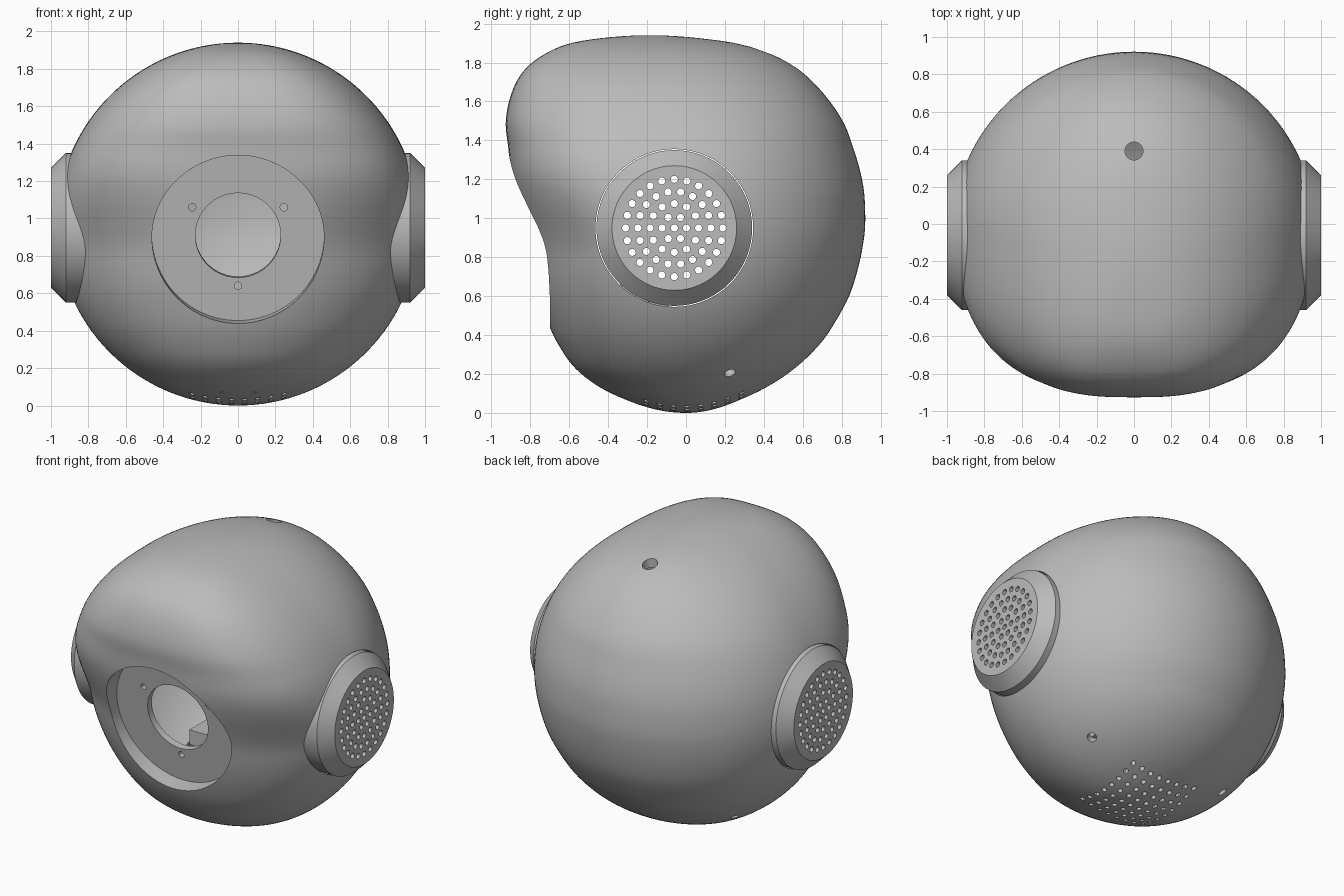
import bpy, bmesh, math
from math import sin, cos, pi, radians
from mathutils import Vector, Matrix

if "Cube" in bpy.data.objects:
    bpy.data.objects.remove(bpy.data.objects["Cube"])

grey = bpy.data.materials.new("shell_grey")
grey.use_nodes = True
grey.diffuse_color = (0.5, 0.5, 0.5, 1)
grey.node_tree.nodes["Principled BSDF"].inputs["Base Color"].default_value = (0.5, 0.5, 0.5, 1)

R = 0.97  # basic head radius, also its centre height


def make(name, bm):
    bmesh.ops.recalc_face_normals(bm, faces=bm.faces)
    mesh = bpy.data.meshes.new(name)
    bm.to_mesh(mesh)
    bm.free()
    mesh.materials.append(grey)
    obj = bpy.data.objects.new(name, mesh)
    bpy.context.collection.objects.link(obj)
    return obj


def activate(obj):
    bpy.ops.object.select_all(action='DESELECT')
    obj.select_set(True)
    bpy.context.view_layer.objects.active = obj


def cut(target, cutter):
    """Subtract the cutter, then throw it away."""
    mod = target.modifiers.new("cut", 'BOOLEAN')
    mod.operation = 'DIFFERENCE'
    mod.solver = 'EXACT'
    mod.object = cutter
    activate(target)
    bpy.ops.object.modifier_apply(modifier=mod.name)
    bpy.data.objects.remove(cutter)


def rods(name, items, sides=16):
    """Cylinders given as (start, end, radius), joined in one object."""
    bm = bmesh.new()
    for start, end, radius in items:
        a, b = Vector(start), Vector(end)
        turn = (b - a).to_track_quat('Z', 'Y').to_matrix().to_4x4()
        bmesh.ops.create_cone(bm, cap_ends=True, segments=sides, radius1=radius, radius2=radius,
                              depth=(b - a).length, matrix=Matrix.Translation((a + b) / 2) @ turn)
    return make(name, bm)


# Height, front y and back y of the head's middle section
PROFILE = [(0, 0, 0), (.06, -.29, .26), (.13, -.44, .41), (.23, -.57, .56), (.35, -.655, .685),
           (.44, -.7, .75), (.63, -.765, .85), (.9, -.825, .915), (1.1, -.875, .918),
           (1.22, -.9, .9), (1.36, -.913, .86), (1.5, -.926, .805), (1.66, -.89, .69),
           (1.77, -.823, .57), (1.85, -.715, .42), (1.9, -.59, .25), (1.925, -.44, .07),
           (1.94, -.185, -.185)]
KEYS = [math.acos(max(-1, min(1, 1 - row[0] / R))) for row in PROFILE]


def profile_at(t, col):
    """Smooth curve through the profile, by polar angle."""
    last = len(KEYS) - 1
    i = max(k for k in range(last) if KEYS[k] <= t + 1e-6)

    def slope(k):
        lo, hi = max(k - 1, 0), min(k + 1, last)
        return (PROFILE[hi][col] - PROFILE[lo][col]) / (KEYS[hi] - KEYS[lo])
    h = KEYS[i + 1] - KEYS[i]
    u = (t - KEYS[i]) / h
    p, q = PROFILE[i][col], PROFILE[i + 1][col]
    return (p * (1 + 2 * u) * (1 - u) ** 2 + slope(i) * h * u * (1 - u) ** 2
            + q * u * u * (3 - 2 * u) + slope(i + 1) * h * u * u * (u - 1))


def smoothstep(lo, hi, v):
    u = max(0, min(1, (v - lo) / (hi - lo)))
    return u * u * (3 - 2 * u)


def head_form(name, scale=1.0, rings=90, segs=128):
    """Stacked oval sections, boxier at the upper front."""
    bm = bmesh.new()
    loops = []
    for r in range(1, rings):
        t = pi * r / rings
        z = R * (1 - cos(t))
        front, back = profile_at(t, 1), profile_at(t, 2)
        mix = smoothstep(1.3, 1.94, z)
        mid = (1 - mix) * -0.04 * sin(t) + mix * (front + back) / 2
        power = 2 / (2 + 0.8 * smoothstep(0.8, 1.35, z))
        loop = []
        for s in range(segs):
            a = 2 * pi * s / segs
            c, d = cos(a), sin(a)
            p = power if d < 0 else 1
            x = R * sin(t) * math.copysign(abs(c) ** p, c)
            y = mid + abs(d) ** p * ((front - mid) if d < 0 else (back - mid))
            loop.append(bm.verts.new((x, y, z)))
        loops.append(loop)
    for low, high in zip(loops, loops[1:]):
        for s in range(segs):
            n = (s + 1) % segs
            bm.faces.new((low[s], low[n], high[n], high[s]))
    for loop, y, z in ((loops[0], 0, 0), (loops[-1], -0.185, 2 * R)):
        tip = bm.verts.new((0, y, z))
        for s in range(segs):
            bm.faces.new((loop[s], loop[(s + 1) % segs], tip))
    centre = Vector((0, 0, R))
    for v in bm.verts:
        v.co = centre + (v.co - centre) * scale
    return make(name, bm)


# Face pocket axis, tipped slightly downwards
tilt = radians(8)
out = Vector((0, -cos(tilt), -sin(tilt)))
floor = Vector((0, -0.652, 0.91))

# Head shell: hollow, with material left behind the pocket
shell = head_form("head_shell")
cavity = head_form("cavity", 0.94)
cut(cavity, rods("boss", [(floor - out * 0.045, floor + out * 0.7, 0.5)], 96))
cut(shell, cavity)
cut(shell, rods("pocket", [(floor, floor + out * 0.7, 0.46)], 96))

# Lens opening and three screw holes in the pocket floor
cut(shell, rods("lens_hole", [(floor - out * 0.1, floor + out * 0.1, 0.228)], 64))
cut(shell, rods("screw_holes", [((x, -0.5, z), (x, -0.8, z), 0.02)
                                for x, z in ((-.245, 1.06), (.245, 1.06), (0, .64))]))

# Seats for the ears, the top hole and two low side holes
EAR_Y, EAR_Z = -0.06, 0.95
for side in (1, -1):
    cut(shell, rods("ear_seat", [((side * 0.6, EAR_Y, EAR_Z), (side * 1.1, EAR_Y, EAR_Z), 0.405)], 96))
cut(shell, rods("top_hole", [((0, 0.39, 1.7), (0, 0.39, 2), 0.048)], 32))
centre = Vector((0, 0, R))
for side in (1, -1):
    spot = Vector((side * 0.53, 0.225, 0.205)) - centre
    cut(shell, rods("side_hole", [(centre + spot * 0.85, centre + spot * 1.15, 0.03)], 24))

# Square grille of holes underneath
pitch = 0.07
cut(shell, rods("base_holes", [(((i - 3.5) * pitch, 0.04 + (j - 3.5) * pitch, -0.1),
                                ((i - 3.5) * pitch, 0.04 + (j - 3.5) * pitch, 0.2), 0.016)
                               for i in range(8) for j in range(8)], 12))


def ear(name, side):
    """Chamfered cup turned about x, pierced by rings of holes."""
    outline = [(0, 1), (.32, 1), (.4, .92), (.4, .76), (.36, .76), (.36, .9), (.3, .95), (0, .95)]
    bm = bmesh.new()
    verts = [bm.verts.new((side * x, EAR_Y + r, EAR_Z)) for r, x in outline]
    edges = [bm.edges.new(pair) for pair in zip(verts, verts[1:])]
    bmesh.ops.spin(bm, geom=verts + edges, cent=(0, EAR_Y, EAR_Z), axis=(1, 0, 0),
                   angle=2 * pi, steps=96)
    bmesh.ops.remove_doubles(bm, verts=bm.verts, dist=1e-4)
    cup = make(name, bm)
    holes = []
    for ring in range(5):
        count = max(1, 6 * ring)
        for k in range(count):
            a = 2 * pi * k / count
            y, z = EAR_Y + ring * 0.0625 * cos(a), EAR_Z + ring * 0.0625 * sin(a)
            holes.append(((side * 0.85, y, z), (side * 1.1, y, z), 0.0185))
    cut(cup, rods("ear_holes", holes, 16))
    return cup


parts = [shell, ear("left_ear", 1), ear("right_ear", -1)]

# Mounting post inside, standing on the floor of the shell
bm = bmesh.new()
for size, place in (((.2, .22, .5), (0, -.2, .32)), ((.26, .28, .1), (0, -.2, .62))):
    bmesh.ops.create_cube(bm, size=1, matrix=Matrix.Translation(place) @ Matrix.Diagonal((*size, 1)))
parts.append(make("inner_post", bm))

for obj in parts:
    activate(obj)
    bpy.ops.object.shade_smooth_by_angle(angle=radians(30))
